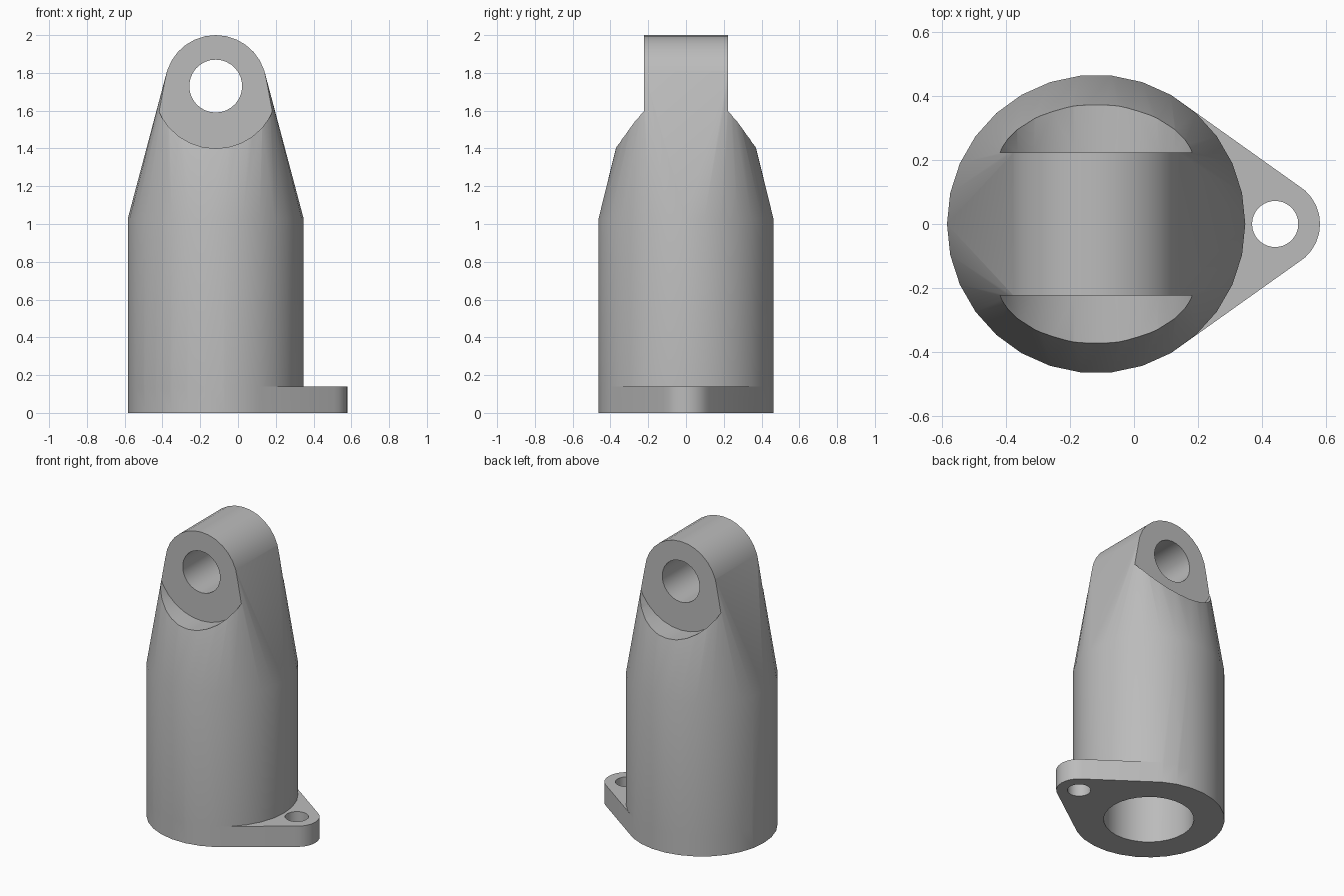
import bpy, bmesh, math
from mathutils import Vector

old = bpy.data.objects.get("Cube")
if old:
    bpy.data.objects.remove(old)

AXIS_X = -0.118      # body axis
EYE_Z = 1.73         # height of the eye centre
LUG_X = 0.44
EYE_HALF = 0.223     # half thickness of the eye
SHOULDER = 1.03

grey = bpy.data.materials.new("plain grey")
grey.use_nodes = True
colour = (0.5, 0.5, 0.5, 1)
grey.diffuse_color = colour
grey.node_tree.nodes["Principled BSDF"].inputs["Base Color"].default_value = colour


def ring(x, z, r, n=30):
    """Circle lying flat at height z."""
    return [Vector((x + r * math.cos(math.tau * i / n), r * math.sin(math.tau * i / n), z))
            for i in range(n)]


def eye_ring(y, r, n=30):
    """Circle upright around the eye centre."""
    return [Vector((AXIS_X + r * math.cos(math.tau * (i + 0.5) / n), y,
                    EYE_Z + r * math.sin(math.tau * (i + 0.5) / n))) for i in range(n)]


def hull(name, points):
    """Convex solid around the points."""
    bm = bmesh.new()
    for p in points:
        bm.verts.new(p)
    bmesh.ops.convex_hull(bm, input=bm.verts[:])
    bmesh.ops.dissolve_limit(bm, angle_limit=0.002, verts=bm.verts[:], edges=bm.edges[:])
    bmesh.ops.recalc_face_normals(bm, faces=bm.faces[:])
    mesh = bpy.data.meshes.new(name)
    bm.to_mesh(mesh)
    bm.free()
    mesh.materials.append(grey)
    obj = bpy.data.objects.new(name, mesh)
    bpy.context.scene.collection.objects.link(obj)
    return obj


def combine(target, tool, operation):
    """Apply a boolean and drop the tool."""
    mod = target.modifiers.new(operation.lower(), 'BOOLEAN')
    mod.operation, mod.solver, mod.object = operation, 'EXACT', tool
    tool.hide_render = True
    bpy.context.view_layer.objects.active = target
    bpy.ops.object.modifier_apply(modifier=mod.name)
    bpy.data.objects.remove(tool)


# Round body blending into the horizontal eye barrel
body = hull("rod_end_body", ring(AXIS_X, 0, 0.465) + ring(AXIS_X, SHOULDER, 0.465)
            + eye_ring(-EYE_HALF - 0.001, 0.27) + eye_ring(EYE_HALF + 0.001, 0.27))

# Base flange tapering to a rounded lug
flange = hull("flange", ring(AXIS_X, 0, 0.465) + ring(AXIS_X, 0.14, 0.465)
              + ring(LUG_X, 0, 0.14) + ring(LUG_X, 0.14, 0.14))
combine(body, flange, 'UNION')

# Round clearance pockets on both faces of the eye
for side in (-1, 1):
    pocket = hull("pocket_cutter", eye_ring(side * EYE_HALF, 0.33) + eye_ring(side, 0.33))
    combine(body, pocket, 'DIFFERENCE')

# Eye hole, lug hole and the bore from below
for cutter in (
    hull("eye_cutter", eye_ring(-1, 0.14) + eye_ring(1, 0.14)),
    hull("lug_cutter", ring(LUG_X, -0.1, 0.072) + ring(LUG_X, 0.3, 0.072)),
    hull("bore_cutter", ring(AXIS_X, -0.1, 0.277) + ring(AXIS_X, SHOULDER, 0.277)),
):
    combine(body, cutter, 'DIFFERENCE')

bpy.ops.object.select_all(action='DESELECT')
body.select_set(True)
bpy.context.view_layer.objects.active = body
bpy.ops.object.shade_smooth_by_angle(angle=math.radians(30))
